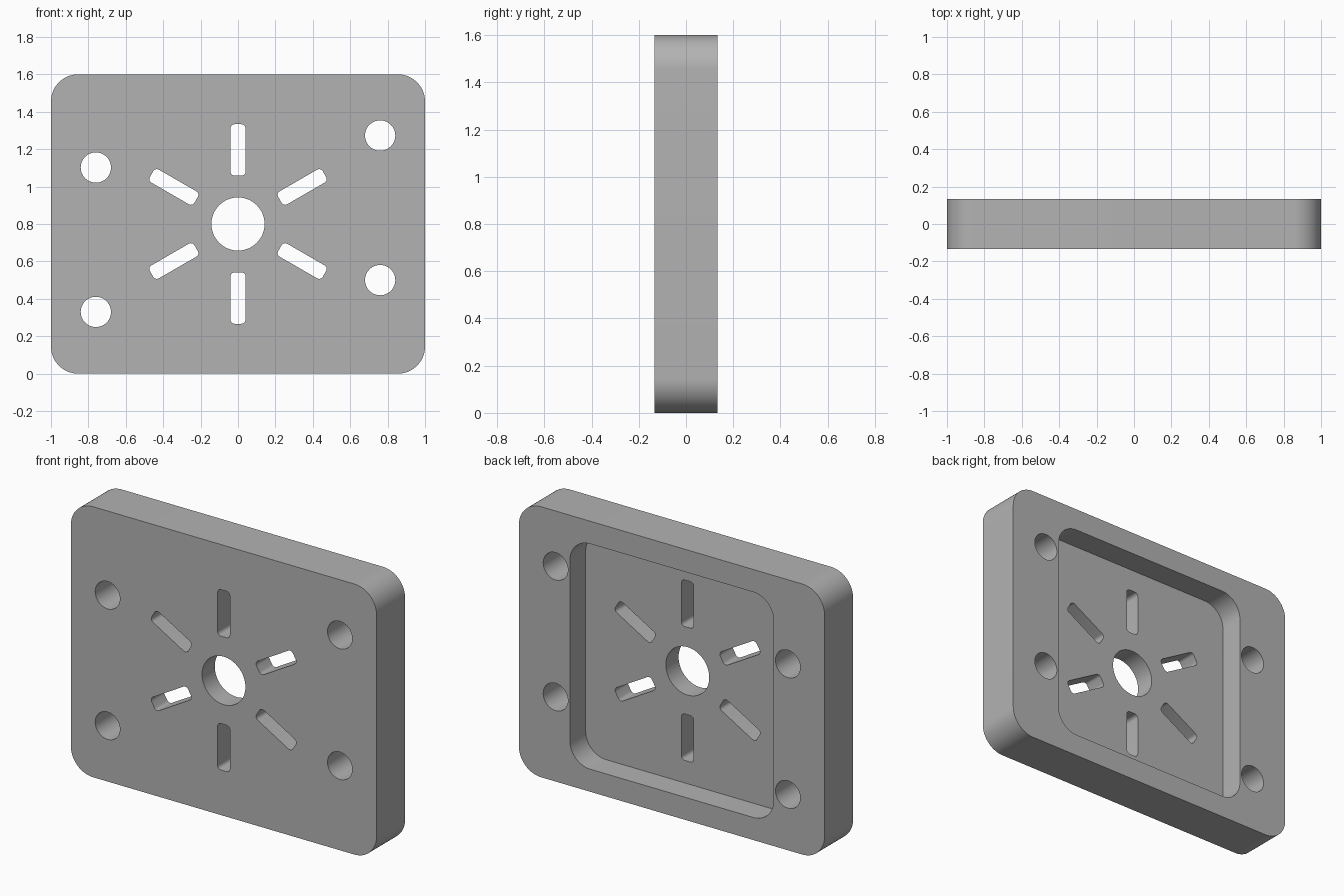
import bpy
import bmesh
from math import sin, cos, pi, radians

if "Cube" in bpy.data.objects:
    bpy.data.objects.remove(bpy.data.objects["Cube"], do_unlink=True)

WIDTH, HEIGHT, DEPTH = 2.0, 1.6, 0.267
BACK, MID = DEPTH / 2, HEIGHT / 2
POCKET_DEPTH = 0.148

grey = bpy.data.materials.new("plain grey")
grey.use_nodes = True
grey.diffuse_color = (0.45, 0.45, 0.45, 1)
grey.node_tree.nodes["Principled BSDF"].inputs["Base Color"].default_value = grey.diffuse_color


def rounded_rect(w, h, r, steps):
    """Outline of a rounded rectangle centred on the origin."""
    points = []
    for i, (sx, sy) in enumerate([(1, 1), (-1, 1), (-1, -1), (1, -1)]):
        for k in range(steps + 1):
            a = (i + k / steps) * pi / 2
            points.append((sx * (w / 2 - r) + r * cos(a), sy * (h / 2 - r) + r * sin(a)))
    return points


def circle(r, n=64):
    return [(r * cos(2 * pi * k / n), r * sin(2 * pi * k / n)) for k in range(n)]


def add_prism(bm, outline, y0, y1, x=0, z=MID, angle=0):
    """Turn an outline by angle, move it to (x, z) and extrude it from y0 to y1."""
    c, s = cos(angle), sin(angle)
    base = [bm.verts.new((x + u * c - v * s, y0, z + u * s + v * c)) for u, v in outline]
    face = bm.faces.new(base)
    moved = bmesh.ops.extrude_face_region(bm, geom=[face])["geom"]
    bmesh.ops.translate(bm, vec=(0, y1 - y0, 0),
                        verts=[g for g in moved if isinstance(g, bmesh.types.BMVert)])


def finish(bm, name):
    bmesh.ops.recalc_face_normals(bm, faces=bm.faces)
    mesh = bpy.data.meshes.new(name)
    bm.to_mesh(mesh)
    bm.free()
    mesh.materials.append(grey)
    obj = bpy.data.objects.new(name, mesh)
    bpy.context.collection.objects.link(obj)
    return obj


# Rounded plate
bm = bmesh.new()
add_prism(bm, rounded_rect(WIDTH, HEIGHT, 0.145, 16), -BACK, BACK)
plate = finish(bm, "mounting_plate")

# Square pocket in the back
bm = bmesh.new()
add_prism(bm, rounded_rect(1.333, 1.333, 0.133, 16), BACK - POCKET_DEPTH, BACK + 0.1)
pocket = finish(bm, "pocket_cutter")

# Through holes: centre bore, four bolt holes and six radial slots
bm = bmesh.new()
through = (-BACK - 0.1, BACK + 0.1)
add_prism(bm, circle(0.142), *through)
for x, z in [(0.76, 1.273), (0.76, 0.5), (-0.76, 1.102), (-0.76, 0.33)]:
    add_prism(bm, circle(0.081, 48), *through, x, z)
for k in range(6):
    a = radians(30 + 60 * k)
    add_prism(bm, rounded_rect(0.275, 0.08, 0.022, 6), *through,
              0.396 * cos(a), MID + 0.396 * sin(a), a)
holes = finish(bm, "hole_cutter")

# Cut the pocket and the holes
for cutter in (pocket, holes):
    cutter.hide_render = True
    mod = plate.modifiers.new(cutter.name, "BOOLEAN")
    mod.operation = "DIFFERENCE"
    mod.solver = "EXACT"
    mod.object = cutter
bpy.context.view_layer.objects.active = plate
plate.select_set(True)
for mod in list(plate.modifiers):
    bpy.ops.object.modifier_apply(modifier=mod.name)
for cutter in (pocket, holes):
    bpy.data.objects.remove(cutter, do_unlink=True)

bpy.ops.object.shade_smooth_by_angle(angle=radians(30))
